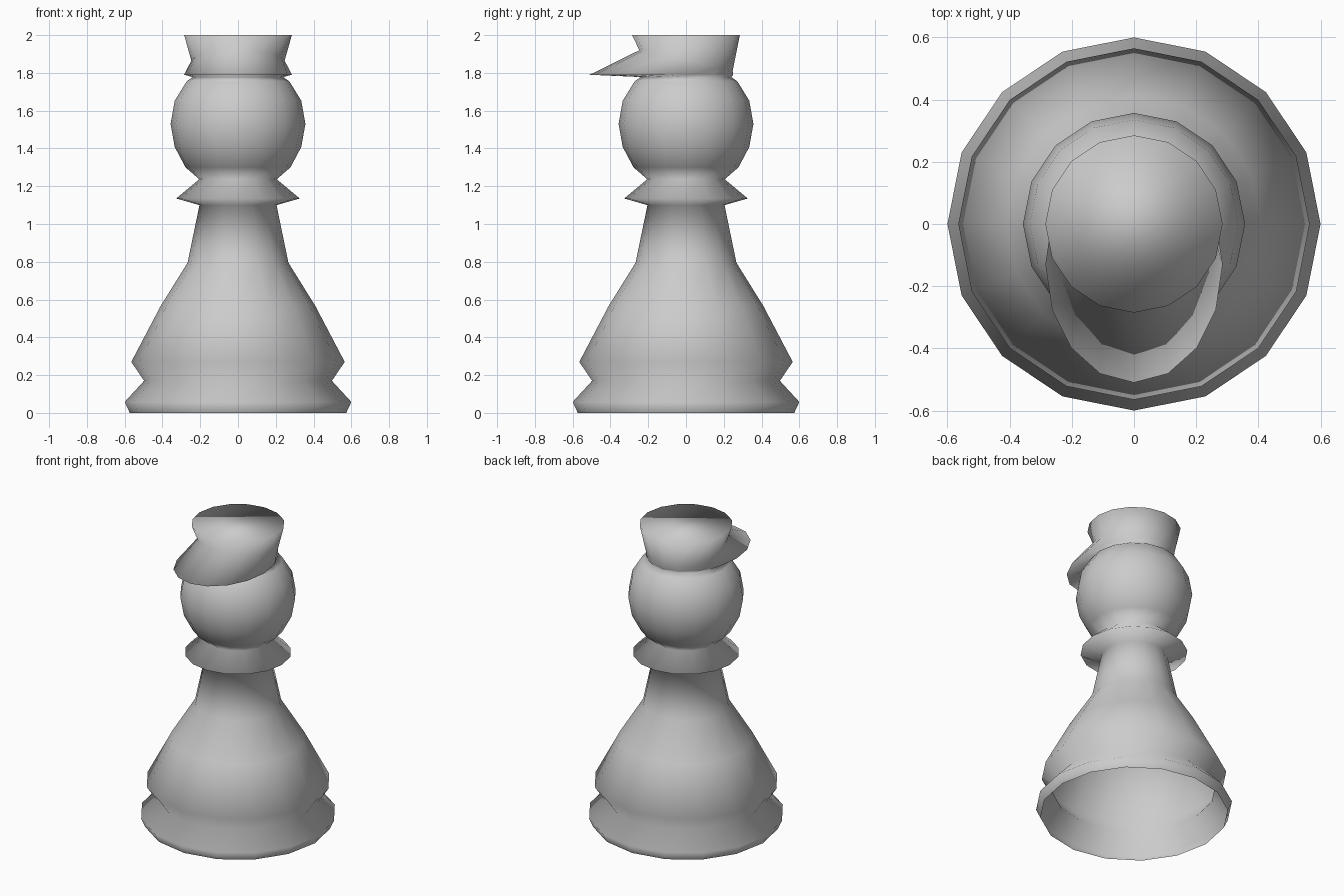
import bpy, bmesh
from math import cos, sin, tau

if "Cube" in bpy.data.objects:
    bpy.data.objects.remove(bpy.data.objects["Cube"])

SIDES = 16


def ring(bm, z, rx, ry=None, cy=0.0, tilt=0.0):
    """One loop of vertices; tilt raises the front (-y) and lowers the back."""
    ry = rx if ry is None else ry
    angles = [tau * i / SIDES for i in range(SIDES)]
    return [bm.verts.new((rx * cos(a), cy + ry * sin(a), z - tilt * sin(a))) for a in angles]


def skin(bm, rings):
    for low, high in zip(rings, rings[1:]):
        for i in range(SIDES):
            j = (i + 1) % SIDES
            bm.faces.new((low[i], low[j], high[j], high[i]))


bm = bmesh.new()

# Turned profile (radius, height): base, skirt, collar, ball head
base = [(0.573, 0.0), (0.6, 0.058), (0.497, 0.17)]
skirt = [(0.565, 0.27), (0.41, 0.565), (0.267, 0.795), (0.204, 1.1)]
collar = [(0.327, 1.135), (0.205, 1.237)]
head = [(0.278, 1.3), (0.335, 1.408), (0.357, 1.53), (0.335, 1.653), (0.272, 1.755), (0.24, 1.778)]
rings = [ring(bm, z, r) for r, z in base + skirt + collar + head]

# Cap: peak rim stretched to the front, tilted band, flared crown
rings.append(ring(bm, 1.79, 0.285, ry=0.38, cy=-0.13))
rings.append(ring(bm, 1.865, 0.247, tilt=0.055))
rings.append(ring(bm, 2.0, 0.285))
skin(bm, rings)
bm.faces.new(rings[-1])  # flat crown; the underside stays open

for f in bm.faces:
    f.smooth = True

mesh = bpy.data.meshes.new("capped_chess_pawn")
bm.to_mesh(mesh)
bm.free()
bpy.context.collection.objects.link(bpy.data.objects.new("capped_chess_pawn", mesh))
